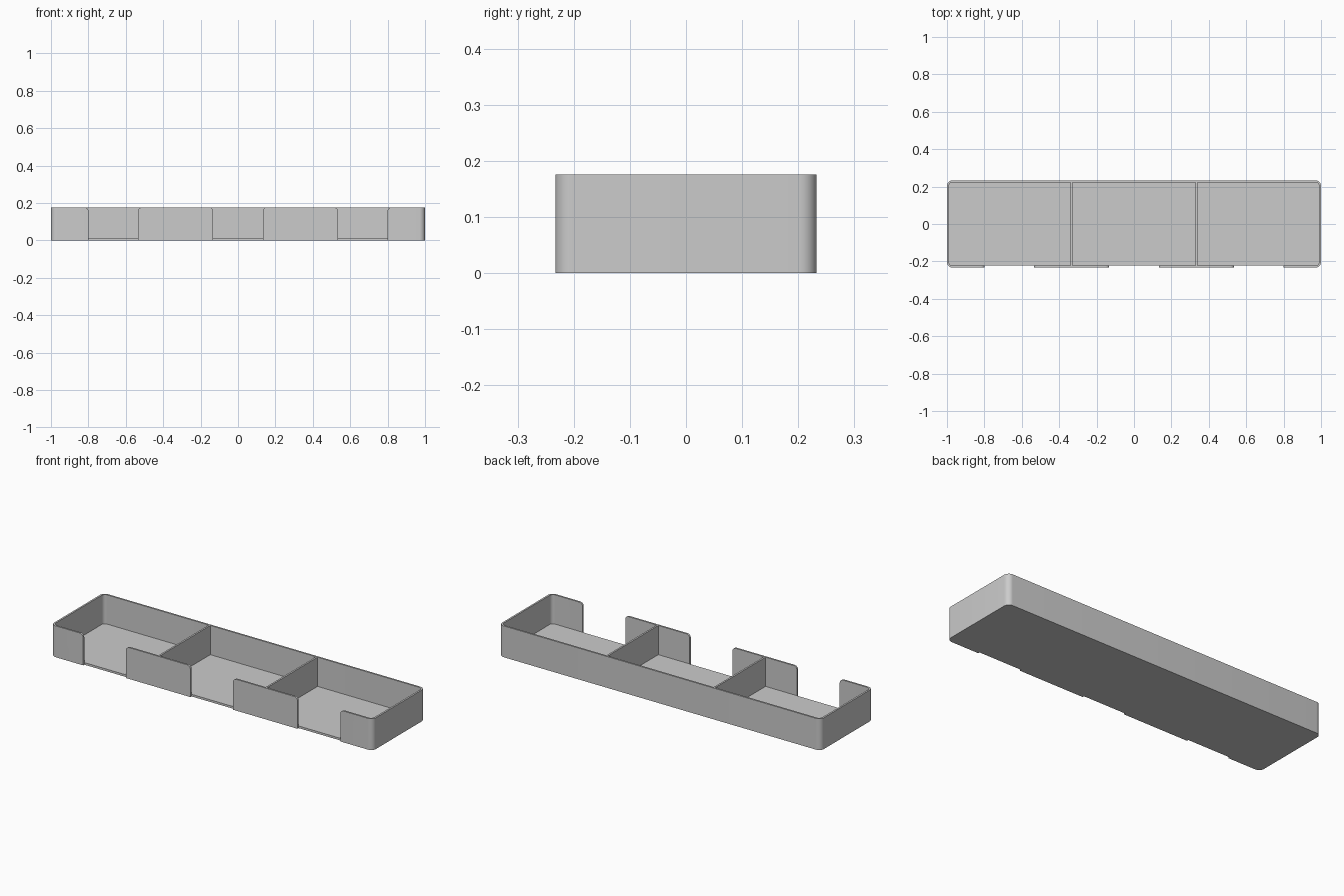
import bpy
import bmesh
import math

cube = bpy.data.objects.get("Cube")
if cube:
    bpy.data.objects.remove(cube, do_unlink=True)

HALF_X, HALF_Y, HEIGHT = 1.0, 0.233, 0.176
WALL, FLOOR, CORNER = 0.01, 0.012, 0.03
DIVIDER_X = 2 / 3 * 0.5

grey = bpy.data.materials.new("light_grey")
grey.use_nodes = True
colour = (0.6, 0.6, 0.6, 1)
grey.diffuse_color = colour
grey.node_tree.nodes["Principled BSDF"].inputs["Base Color"].default_value = colour


def arc(cx, cy, r, start, end, steps=10):
    angles = [math.radians(start + (end - start) * i / steps) for i in range(steps + 1)]
    return [(cx + r * math.cos(a), cy + r * math.sin(a)) for a in angles]


def rounded_rect(hx, hy, r):
    x, y = hx - r, hy - r
    return (arc(x, y, r, 0, 90) + arc(-x, y, r, 90, 180)
            + arc(-x, -y, r, 180, 270) + arc(x, -y, r, 270, 360))


def prism(name, outline, low, high, along_y=False):
    """Extrude a closed outline along z, or an x-z outline along y."""
    bm = bmesh.new()
    place = (lambda a, b, d: (a, d, b)) if along_y else (lambda a, b, d: (a, b, d))
    face = bm.faces.new([bm.verts.new(place(a, b, low)) for a, b in outline])
    new = bmesh.ops.extrude_face_region(bm, geom=[face])["geom"]
    step = (0, high - low, 0) if along_y else (0, 0, high - low)
    bmesh.ops.translate(bm, vec=step, verts=[v for v in new if isinstance(v, bmesh.types.BMVert)])
    bmesh.ops.recalc_face_normals(bm, faces=bm.faces)
    mesh = bpy.data.meshes.new(name)
    bm.to_mesh(mesh)
    bm.free()
    obj = bpy.data.objects.new(name, mesh)
    bpy.context.collection.objects.link(obj)
    mesh.materials.append(grey)
    return obj


# Tray body with rounded corners
tray = prism("tray", rounded_rect(HALF_X, HALF_Y, CORNER), 0, HEIGHT)

# Hollow interior
cutters = [prism("cavity_cutter",
                 rounded_rect(HALF_X - WALL, HALF_Y - WALL, CORNER - WALL),
                 FLOOR, HEIGHT + 0.1)]

# Front openings, flared so that the panels get rounded top corners
half_gap, r = 0.133, 0.02
for centre in (-2 * DIVIDER_X, 0, 2 * DIVIDER_X):
    right = arc(half_gap + r, HEIGHT - r, r, 180, 90)
    right = [(half_gap, -0.1)] + right + [(half_gap + r, HEIGHT + 0.1)]
    left = [(-x, z) for x, z in reversed(right)]
    outline = [(centre + x, z) for x, z in right + left]
    cutters.append(prism("opening_cutter", outline, -HALF_Y - 0.1, -HALF_Y + WALL, True))

bpy.context.view_layer.objects.active = tray
tray.select_set(True)
for cutter in cutters:
    mod = tray.modifiers.new("cut", "BOOLEAN")
    mod.operation, mod.solver, mod.object = "DIFFERENCE", "EXACT", cutter
    bpy.ops.object.modifier_apply(modifier=mod.name)
    bpy.data.objects.remove(cutter, do_unlink=True)
bpy.ops.object.shade_smooth_by_angle(angle=math.radians(30))

# Dividers between the three compartments
w, d = WALL / 2, HALF_Y - WALL
for side, name in ((1, "left_divider"), (-1, "right_divider")):
    x = side * DIVIDER_X
    prism(name, [(x - w, -d), (x + w, -d), (x + w, d), (x - w, d)], FLOOR, HEIGHT)
